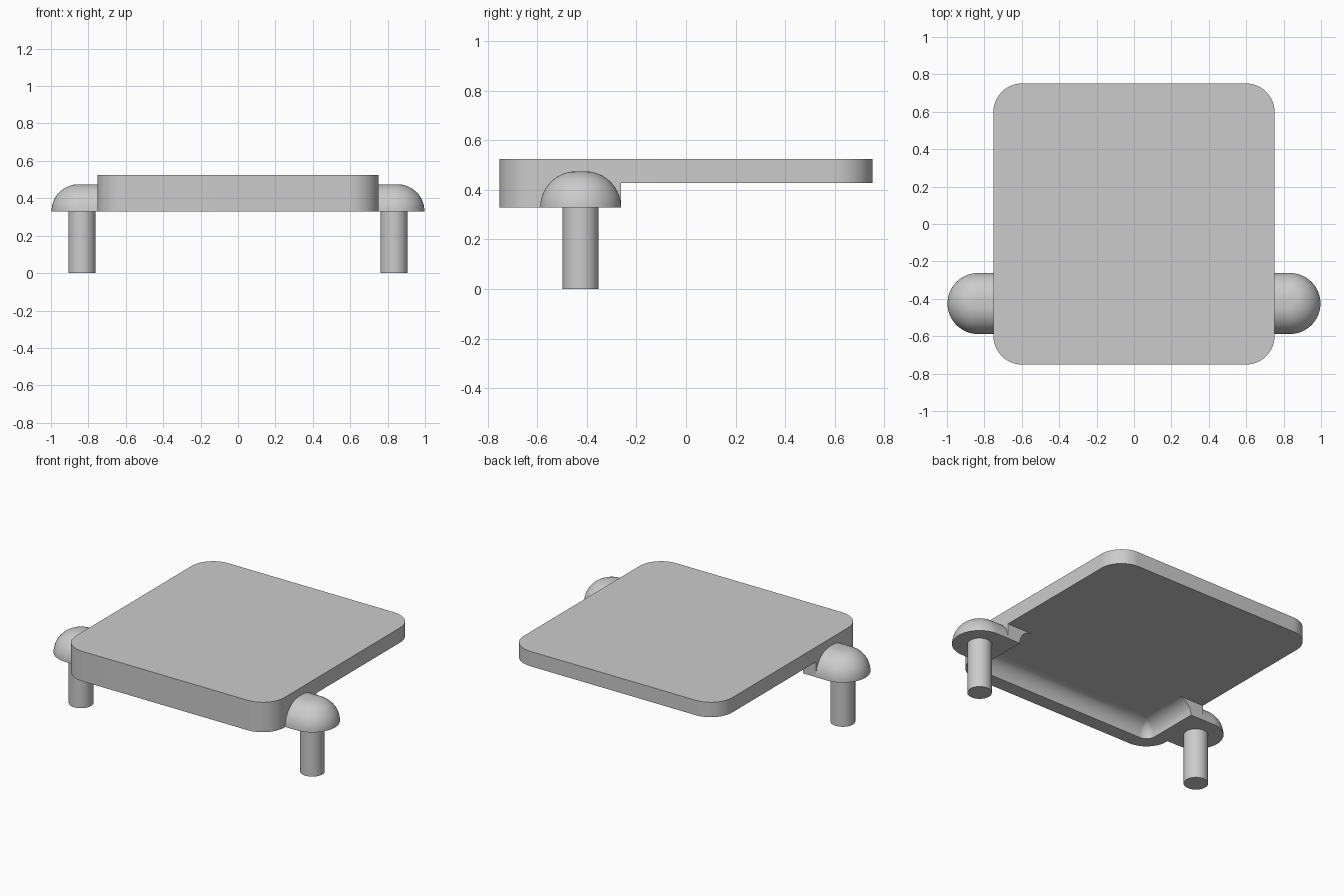
import bpy, bmesh
from math import sin, cos, pi

cube = bpy.data.objects.get("Cube")
if cube:
    bpy.data.objects.remove(cube, do_unlink=True)

grey = bpy.data.materials.new("light grey")
grey.use_nodes = True
GREY = (0.6, 0.6, 0.6, 1)
grey.diffuse_color = GREY
grey.node_tree.nodes["Principled BSDF"].inputs["Base Color"].default_value = GREY

HALF, CORNER = 0.752, 0.155            # plate half width, corner radius
Z_SKIRT, Z_UNDER, Z_TOP = 0.33, 0.428, 0.525
PEG_X, PEG_Y, PEG_R = 0.834, -0.425, 0.073
EAR_R, EAR_ROUND = 0.163, 0.145


def finish(name, bm):
    bmesh.ops.remove_doubles(bm, verts=bm.verts, dist=1e-5)
    bmesh.ops.recalc_face_normals(bm, faces=bm.faces)
    mesh = bpy.data.meshes.new(name)
    bm.to_mesh(mesh)
    bm.free()
    mesh.materials.append(grey)
    obj = bpy.data.objects.new(name, mesh)
    bpy.context.collection.objects.link(obj)
    bpy.ops.object.select_all(action='DESELECT')
    obj.select_set(True)
    bpy.context.view_layer.objects.active = obj
    bpy.ops.object.shade_smooth_by_angle(angle=pi / 6)
    return obj


def loft(name, rings, wrap_rings=False):
    """Skin equal-length closed rings, capping the first and last."""
    bm = bmesh.new()
    rows = [[bm.verts.new(p) for p in ring] for ring in rings]
    n = len(rows[0])
    for a, b in zip(rows, rows[1:]):
        for i in range(n):
            j = (i + 1) % n
            bm.faces.new((a[i], a[j], b[j], b[i]))
    bm.faces.new(rows[0])
    bm.faces.new(rows[-1])
    return finish(name, bm)


def arc(cx, cy, r, start, end, steps):
    return [(cx + r * cos(start + (end - start) * i / steps),
             cy + r * sin(start + (end - start) * i / steps))
            for i in range(steps + 1)]


# Plate: rounded square slab
outline = []
for k, (sx, sy) in enumerate([(1, 1), (-1, 1), (-1, -1), (1, -1)]):
    c = HALF - CORNER
    outline += arc(sx * c, sy * c, CORNER, k * pi / 2, (k + 1) * pi / 2, 14)
loft("plate", [[(x, y, z) for x, y in outline] for z in (Z_UNDER, Z_TOP)])

# Front skirt: lip with a concave fillet, swept round the front corners
LIP, FILLET, Y_END = 0.092, 0.095, -0.263
profile = [(0, Z_UNDER), (0, Z_SKIRT), (LIP, Z_SKIRT)]
profile += arc(LIP + FILLET, Z_UNDER - FILLET, FILLET, pi, pi / 2, 10)


def skirt_path(inset):
    c = HALF - max(CORNER, inset)
    r = max(CORNER - inset, 0)
    return ([(-HALF + inset, Y_END)] + arc(-c, -c, r, pi, 1.5 * pi, 14)
            + arc(c, -c, r, 1.5 * pi, 2 * pi, 14) + [(HALF - inset, Y_END)])


strands = [[(x, y, z) for x, y in skirt_path(inset)] for inset, z in profile]
loft("front_skirt", list(zip(*strands)))

# Side ears with rounded tops, and the pegs below them
for side, label in ((1, "left"), (-1, "right")):
    rings = []
    for i in range(15):
        a = i / 14 * pi / 2
        r = EAR_R - EAR_ROUND * (1 - cos(a))
        z = Z_SKIRT + EAR_ROUND * sin(a)
        pts = arc(PEG_X, PEG_Y, r, -pi / 2, pi / 2, 32)
        pts = [(HALF - 0.02, PEG_Y - r)] + pts + [(HALF - 0.02, PEG_Y + r)]
        rings.append([(side * x, y, z) for x, y in pts])
    loft(label + "_ear", rings)

    circle = arc(side * PEG_X, PEG_Y, PEG_R, 0, 2 * pi, 40)[:-1]
    loft(label + "_peg", [[(x, y, z) for x, y in circle] for z in (0, Z_SKIRT)])
